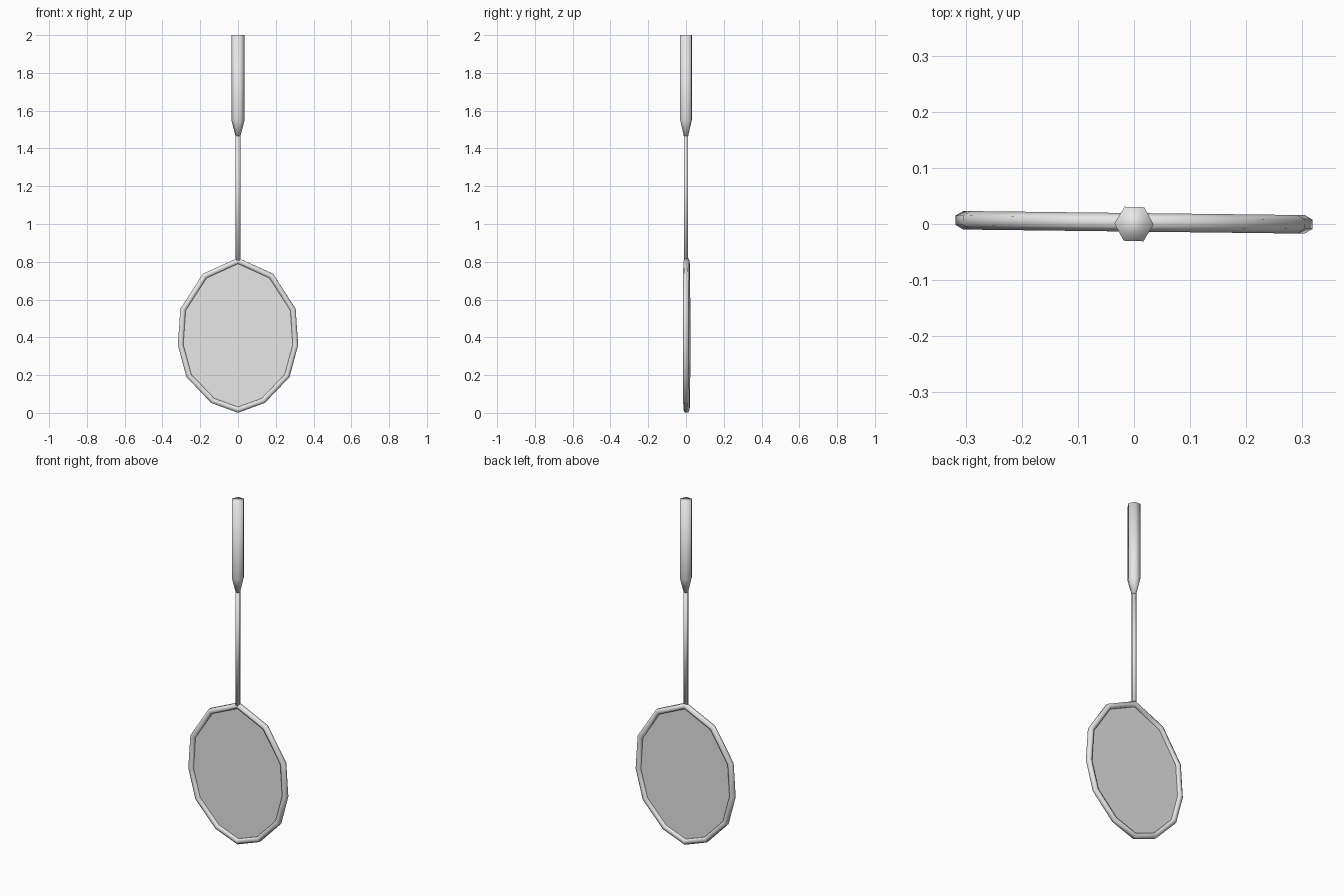
import bpy
import bmesh
from math import cos, sin, pi
from mathutils import Vector

cube = bpy.data.objects.get("Cube")
if cube:
    bpy.data.objects.remove(cube, do_unlink=True)

SIDES = 6
HEAD_Y, HEAD_TURN = 0.003, -0.012

grey = bpy.data.materials.new("light grey")
grey.use_nodes = True
grey.diffuse_color = (0.8, 0.8, 0.8, 1)
grey.node_tree.nodes["Principled BSDF"].inputs["Base Color"].default_value = (0.8, 0.8, 0.8, 1)


def finish(name, bm, turn=0, y=0):
    """Turn the bmesh into a smooth-shaded object."""
    bmesh.ops.recalc_face_normals(bm, faces=bm.faces)
    for face in bm.faces:
        face.smooth = True
    mesh = bpy.data.meshes.new(name)
    bm.to_mesh(mesh)
    bm.free()
    mesh.materials.append(grey)
    obj = bpy.data.objects.new(name, mesh)
    obj.location.y = y
    obj.rotation_euler.z = turn
    bpy.context.collection.objects.link(obj)
    return obj


def bridge(bm, a, b):
    """Join two loops of equal length with quads."""
    for i in range(len(a)):
        j = (i + 1) % len(a)
        bm.faces.new((a[i], a[j], b[j], b[i]))


def lathe(name, profile, turn):
    """Six-sided upright rod from (radius, height) pairs."""
    bm = bmesh.new()
    rings = [[bm.verts.new((r * cos(2 * pi * k / SIDES), r * sin(2 * pi * k / SIDES), z))
              for k in range(SIDES)] for r, z in profile]
    for a, b in zip(rings, rings[1:]):
        bridge(bm, a, b)
    bm.faces.new(rings[0])
    bm.faces.new(rings[-1])
    return finish(name, bm, turn)


# Grip with its tapered neck, and the thin shaft
lathe("handle", [(0.013, 1.465), (0.035, 1.55), (0.035, 2.0)], -0.03)
lathe("shaft", [(0.013, 0.805), (0.013, 1.47)], -0.03)

# Centre line of the head, mirrored from its left half
half = [(0, 0.805), (0.176, 0.725), (0.291, 0.547), (0.304, 0.36),
        (0.26, 0.197), (0.134, 0.065), (0, 0.016)]
outline = [Vector(p) for p in half + [(-x, z) for x, z in half[-2:0:-1]]]


def miter(i):
    """Outward corner direction, lengthened to keep the tube even."""
    before = (outline[i] - outline[i - 1]).normalized()
    after = (outline[(i + 1) % len(outline)] - outline[i]).normalized()
    n1, n2 = Vector((-before.y, before.x)), Vector((-after.y, after.x))
    n = (n1 + n2).normalized()
    return n / n.dot(n1)


# Six-sided tube around the head
TUBE = 0.0165
bm = bmesh.new()
rings = []
for i, p in enumerate(outline):
    ring = []
    for k in range(SIDES):
        a = 2 * pi * (k + 0.5) / SIDES
        q = p + miter(i) * TUBE * cos(a)
        ring.append(bm.verts.new((q.x, TUBE * sin(a), q.y)))
    rings.append(ring)
for i in range(len(rings)):
    bridge(bm, rings[i - 1], rings[i])
finish("head_frame", bm, HEAD_TURN, HEAD_Y)

# Flat string bed filling the frame
bm = bmesh.new()
bm.faces.new([bm.verts.new((p.x, 0, p.y)) for p in outline])
finish("string_bed", bm, HEAD_TURN, HEAD_Y)
